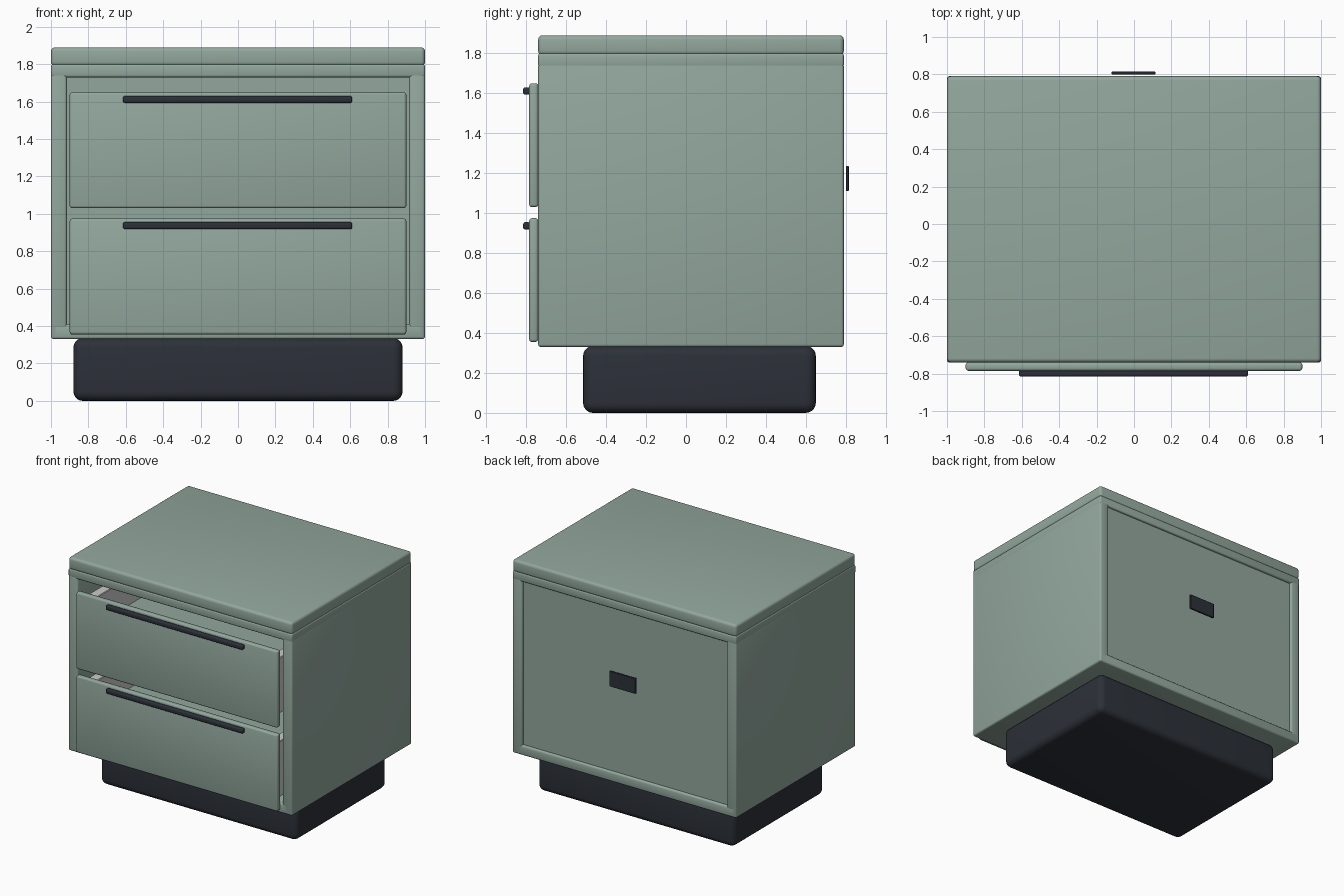
import bpy, math

if "Cube" in bpy.data.objects:
    bpy.data.objects.remove(bpy.data.objects["Cube"])


def material(name, rgb):
    m = bpy.data.materials.new(name)
    m.diffuse_color = (*rgb, 1)
    m.use_nodes = True
    m.node_tree.nodes["Principled BSDF"].inputs["Base Color"].default_value = m.diffuse_color
    return m


GREEN = material("sage_paint", (0.29, 0.39, 0.34))
DARK = material("charcoal", (0.025, 0.03, 0.04))
GREY = material("light_grey", (0.55, 0.55, 0.57))


def box(name, x, y, z, mat, bevel=0.012, segments=3):
    """Rounded box from (min, max) ranges."""
    bpy.ops.mesh.primitive_cube_add(
        size=1, location=[(a + b) / 2 for a, b in (x, y, z)])
    ob = bpy.context.object
    ob.name = name
    ob.scale = [b - a for a, b in (x, y, z)]
    bpy.ops.object.transform_apply(location=False, rotation=False, scale=True)
    ob.data.materials.append(mat)
    mod = ob.modifiers.new("round", 'BEVEL')
    mod.width = bevel
    mod.segments = segments
    bpy.ops.object.modifier_apply(modifier=mod.name)
    bpy.ops.object.shade_smooth_by_angle(angle=math.radians(35))
    return ob


FRONT, BACK = -0.74, 0.79

# Plinth
box("plinth", (-0.88, 0.88), (-0.515, 0.65), (0, 0.335), DARK, 0.05, 5)

# Cabinet shell
box("top_slab", (-1, 1), (FRONT, BACK), (1.79, 1.89), GREEN, 0.022, 4)
box("top_rail", (-1, 1), (FRONT, BACK), (1.73, 1.80), GREEN)
box("bottom_panel", (-0.99, 0.99), (FRONT, BACK), (0.33, 0.41), GREEN, 0.014)
box("back_panel", (-0.93, 0.93), (0.73, 0.77), (0.39, 1.75), GREEN, 0.004, 1)
for side, s in (("left", -1), ("right", 1)):
    box(side + "_panel", tuple(sorted((s * 0.915, s))), (FRONT, BACK),
        (0.33, 1.75), GREEN, 0.014)

# Cable plate behind the back panel
box("back_plate", (-0.12, 0.115), (0.80, 0.815), (1.11, 1.235), DARK, 0.003, 1)

# Two drawers: front, pull bar, side rails, floor and rear wall
for name, z in (("lower", 0.355), ("upper", 1.03)):
    box(name + "_drawer_front", (-0.90, 0.90), (-0.785, FRONT),
        (z, z + 0.62), GREEN, 0.014)
    box(name + "_handle", (-0.615, 0.61), (-0.815, -0.78),
        (z + 0.563, z + 0.60), DARK, 0.01)
    for side, s in (("left", -1), ("right", 1)):
        box(f"{name}_drawer_{side}_side", tuple(sorted((s * 0.81, s * 0.89))),
            (FRONT, 0.62), (z + 0.10, z + 0.55), GREY, 0.005, 1)
    box(name + "_drawer_floor", (-0.82, 0.82), (FRONT, 0.62),
        (z + 0.10, z + 0.33), GREEN, 0.005, 1)
    box(name + "_drawer_rear", (-0.82, 0.82), (0.58, 0.62),
        (z + 0.10, z + 0.55), GREEN, 0.005, 1)
